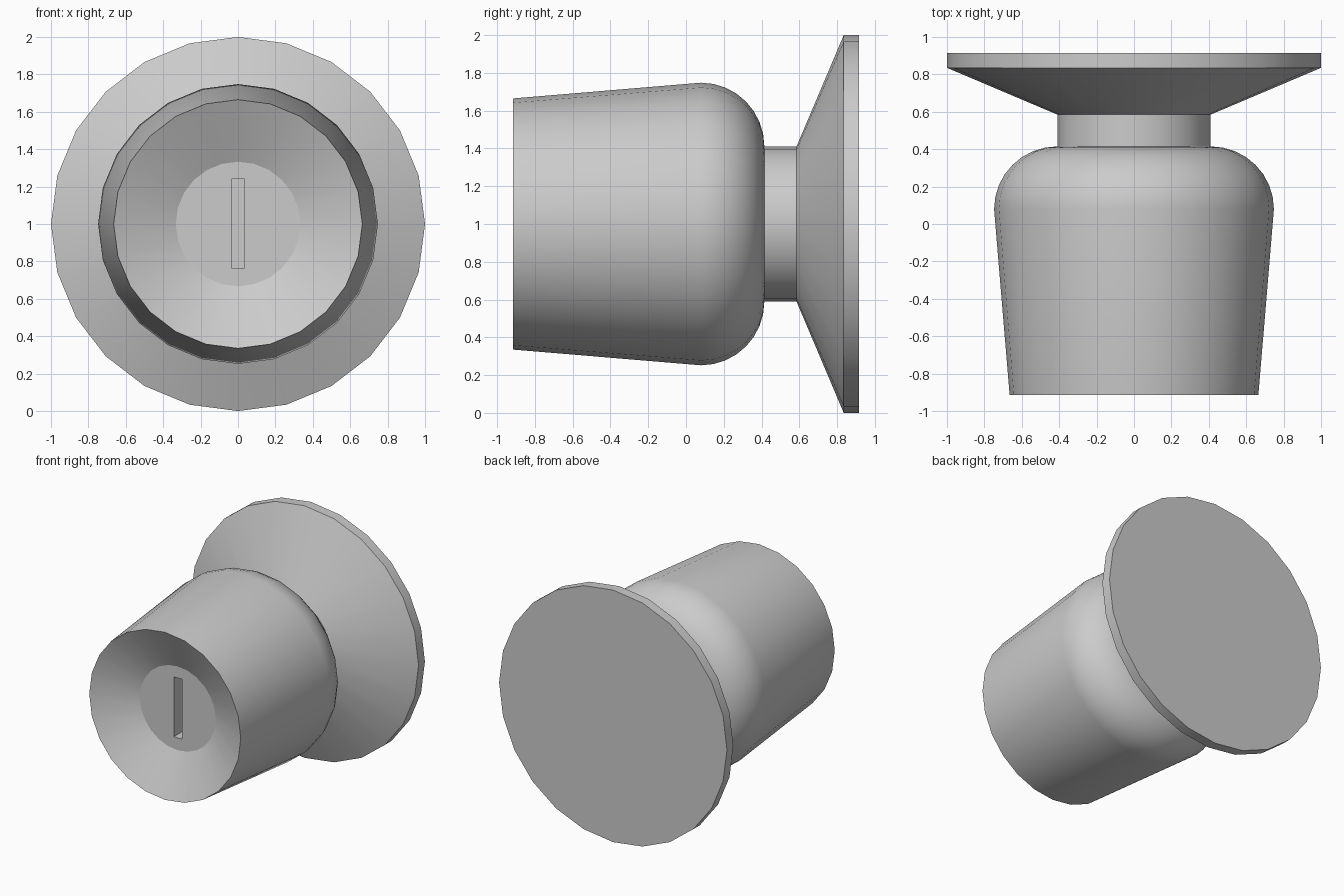
import bpy, bmesh
from math import sin, cos, pi, radians

if "Cube" in bpy.data.objects:
    bpy.data.objects.remove(bpy.data.objects["Cube"])

SIDES = 24
CZ = 1.0          # height of the turning axis


def lathe(name, profile):
    """Closed solid turned around the y axis from (radius, y) points, capped at both ends."""
    bm = bmesh.new()
    rings = []
    for r, y in profile:
        rings.append([bm.verts.new((r * sin(2 * pi * i / SIDES), y,
                                    CZ + r * cos(2 * pi * i / SIDES)))
                      for i in range(SIDES)])
    for a, b in zip(rings, rings[1:]):
        for i in range(SIDES):
            j = (i + 1) % SIDES
            bm.faces.new((a[i], a[j], b[j], b[i]))
    bm.faces.new(rings[0])
    bm.faces.new(rings[-1])
    bmesh.ops.recalc_face_normals(bm, faces=bm.faces)
    mesh = bpy.data.meshes.new(name)
    bm.to_mesh(mesh)
    bm.free()
    obj = bpy.data.objects.new(name, mesh)
    bpy.context.collection.objects.link(obj)
    return obj


# Knob profile: dished front, tapered grip, rounded shoulder, neck, flared wall plate
shoulder = [(0.41 + 0.338 * cos(t * pi / 16), 0.08 + 0.335 * sin(t * pi / 16))
            for t in range(9)]
profile = [(0.333, -0.755), (0.665, -0.915)] + shoulder + [
    (0.41, 0.585), (1.0, 0.835), (1.0, 0.915)]
knob = lathe("door_knob", profile)

# Key slot cut into the flat centre of the dish
bpy.ops.mesh.primitive_cube_add(size=1, location=(0, -0.755, CZ + 0.003))
cutter = bpy.context.object
cutter.name = "key_slot_cutter"
cutter.scale = (0.07, 0.30, 0.475)
cutter.hide_render = True

bpy.ops.object.select_all(action='DESELECT')
knob.select_set(True)
bpy.context.view_layer.objects.active = knob
cut = knob.modifiers.new("key_slot", 'BOOLEAN')
cut.operation = 'DIFFERENCE'
cut.solver = 'EXACT'
cut.object = cutter
bpy.ops.object.modifier_apply(modifier=cut.name)
bpy.data.objects.remove(cutter, do_unlink=True)

# Smooth turned surfaces with crisp rims
bpy.ops.object.shade_smooth_by_angle(angle=radians(24))
